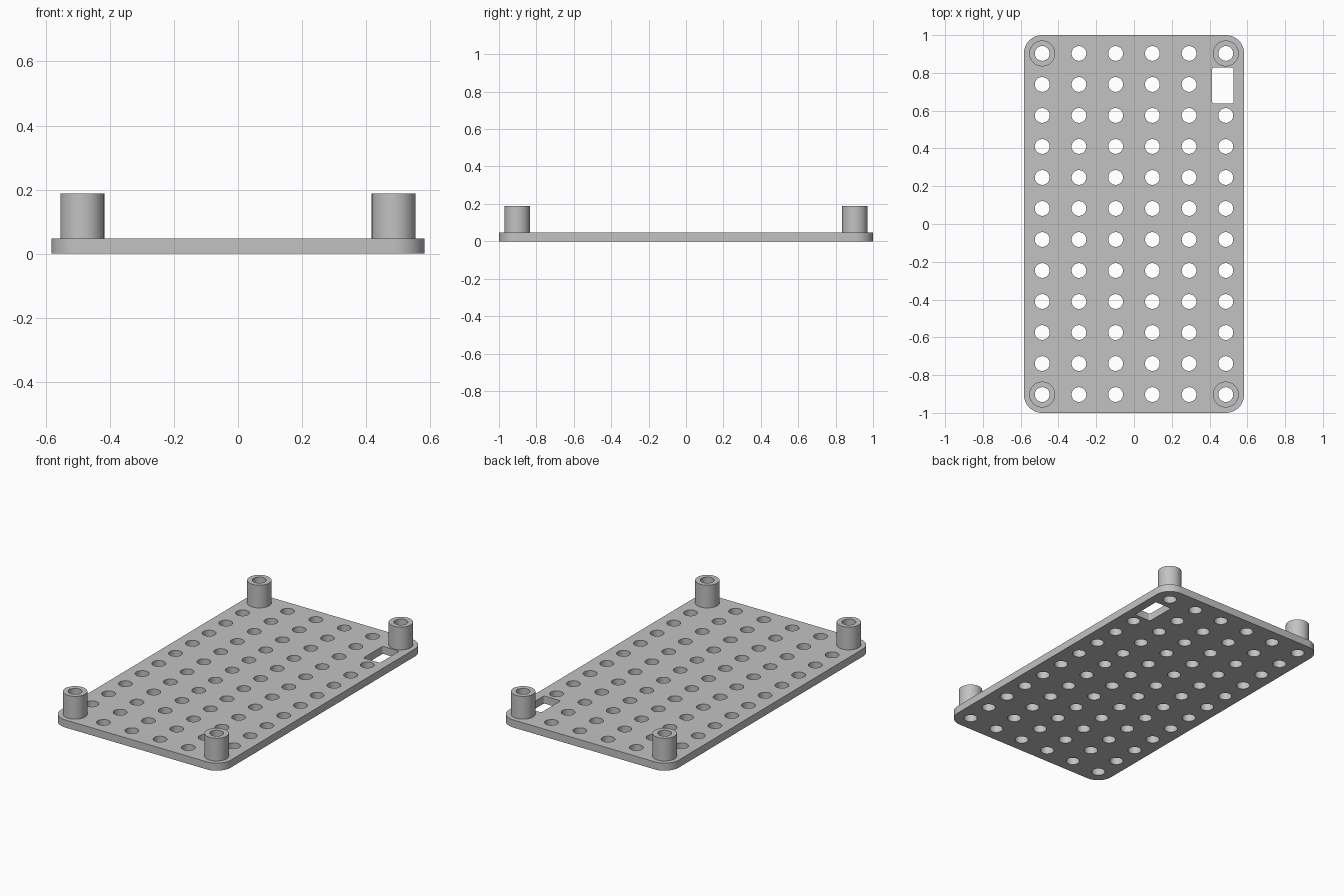
import bpy, bmesh, math
from mathutils import Vector

if "Cube" in bpy.data.objects:
    bpy.data.objects.remove(bpy.data.objects["Cube"])

HX, HY, T = 0.583, 1.0, 0.047          # plate half sizes and thickness
PX, PY = 0.486, 0.903                  # outermost hole centres
BORE, POST_R, POST_TOP = 0.039, 0.0685, 0.188

grey = bpy.data.materials.new("light grey")
grey.diffuse_color = (0.54, 0.54, 0.54, 1)
grey.use_nodes = True
grey.node_tree.nodes["Principled BSDF"].inputs["Base Color"].default_value = grey.diffuse_color


def circle(cx, cy, r, n=48):
    return [(cx + r * math.cos(2 * math.pi * i / n),
             cy + r * math.sin(2 * math.pi * i / n)) for i in range(n)]


def rounded_rect(cx, cy, hx, hy, r, n=12):
    pts = []
    for k, (sx, sy) in enumerate([(1, 1), (-1, 1), (-1, -1), (1, -1)]):
        for i in range(n + 1):
            a = math.pi / 2 * (k + i / n)
            pts.append((cx + sx * (hx - r) + r * math.cos(a),
                        cy + sy * (hy - r) + r * math.sin(a)))
    return pts


def wall(bm, loop, z0, z1, inward=False):
    """Upright wall along a counter-clockwise loop."""
    lo = [bm.verts.new((x, y, z0)) for x, y in loop]
    hi = [bm.verts.new((x, y, z1)) for x, y in loop]
    for i in range(len(loop)):
        j = (i + 1) % len(loop)
        f = bm.faces.new((lo[i], lo[j], hi[j], hi[i]))
        if inward:
            f.normal_flip()


def cap(bm, loops, z, up):
    """Flat face bounded by the first loop, pierced by the others."""
    edges = []
    for loop in loops:
        vs = [bm.verts.new((x, y, z)) for x, y in loop]
        edges += [bm.edges.new((vs[i - 1], vs[i])) for i in range(len(vs))]
    res = bmesh.ops.triangle_fill(bm, edges=edges, use_beauty=True,
                                  normal=Vector((0, 0, 1)))
    for f in res["geom"]:
        if isinstance(f, bmesh.types.BMFace):
            f.normal_update()
            if (f.normal.z > 0) != up:
                f.normal_flip()


def finish(name, bm):
    bmesh.ops.remove_doubles(bm, verts=bm.verts, dist=1e-5)
    mesh = bpy.data.meshes.new(name)
    bm.to_mesh(mesh)
    bm.free()
    mesh.materials.append(grey)
    ob = bpy.data.objects.new(name, mesh)
    bpy.context.collection.objects.link(ob)
    bpy.ops.object.select_all(action='DESELECT')
    ob.select_set(True)
    bpy.context.view_layer.objects.active = ob
    bpy.ops.object.shade_smooth_by_angle(angle=math.radians(30))


# Hole grid: 6 columns by 12 rows, with a slot in place of one hole
corners, holes = [], []
for c in range(6):
    for r in range(12):
        p = (-PX + c * 2 * PX / 5, -PY + r * 2 * PY / 11)
        if c in (0, 5) and r in (0, 11):
            corners.append(p)
        elif (c, r) != (5, 10):
            holes.append(circle(*p, BORE))
holes.append(rounded_rect(0.471, 0.733, 0.057, 0.095, 0.01, 4))

# Perforated plate, opened under the corner posts
outline = rounded_rect(0, 0, HX, HY, 0.097)
bm = bmesh.new()
wall(bm, outline, 0, T)
for h in holes:
    wall(bm, h, 0, T, inward=True)
cap(bm, [outline] + holes + [circle(*p, BORE) for p in corners], 0, False)
cap(bm, [outline] + holes + [circle(*p, POST_R) for p in corners], T, True)
finish("perforated_plate", bm)

# Hollow corner posts, bored through the plate
for i, p in enumerate(corners):
    bm = bmesh.new()
    outer, inner = circle(*p, POST_R), circle(*p, BORE)
    wall(bm, outer, T, POST_TOP)
    wall(bm, inner, 0, POST_TOP, inward=True)
    cap(bm, [outer, inner], POST_TOP, True)
    finish(f"corner_post_{i + 1}", bm)
